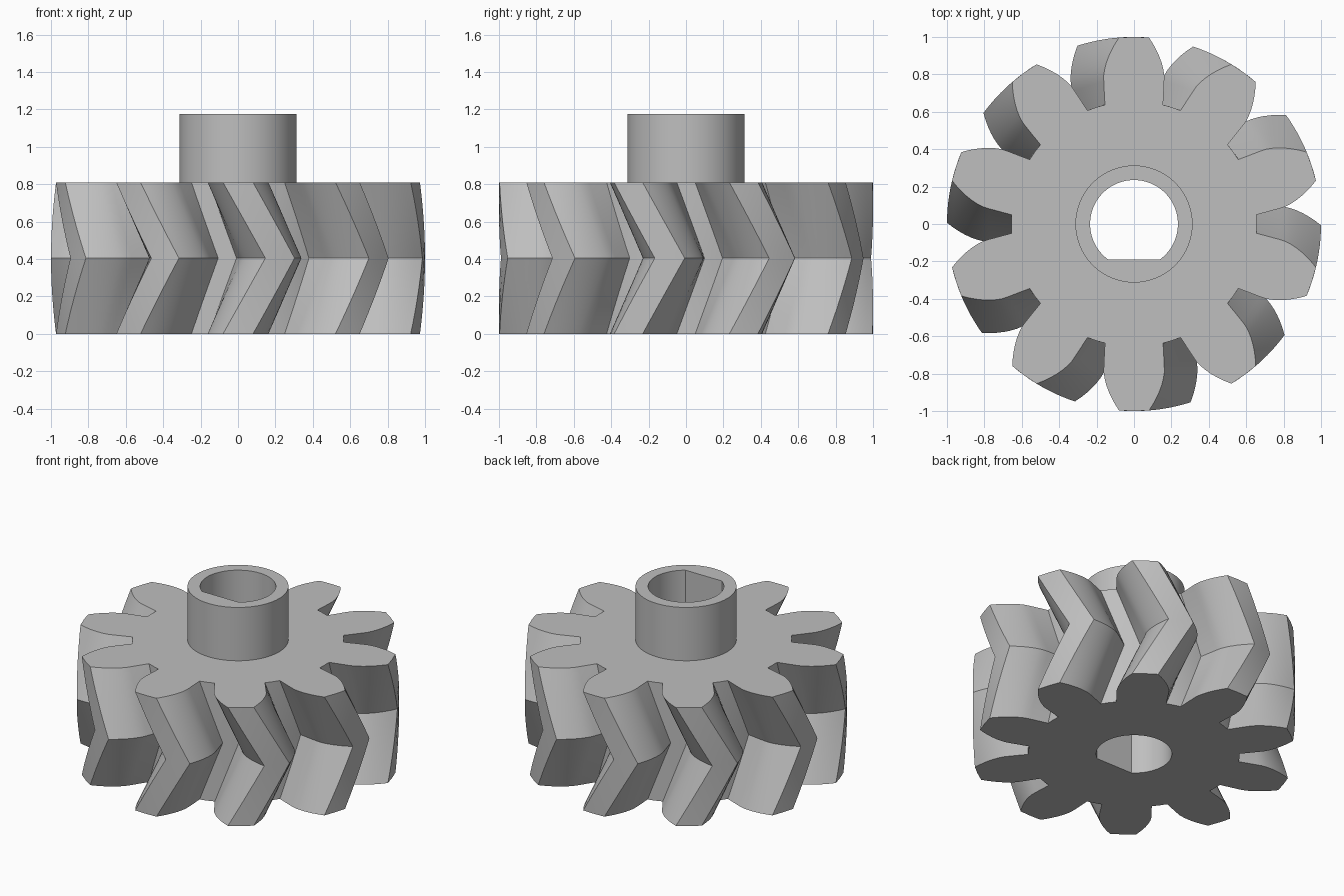
import bpy, bmesh
from math import sin, cos, tan, acos, asin, radians, pi

if "Cube" in bpy.data.objects:
    bpy.data.objects.remove(bpy.data.objects["Cube"])

TEETH = 10
TIP_R, BASE_R, ROOT_R = 1.0, 0.777, 0.656
TIP_HALF = radians(4.6)       # half angle of the tooth tip
ROOT_HALF = radians(13.7)     # half angle of the tooth at its root
TWIST = radians(13)           # herringbone twist at mid height
GEAR_H, HUB_TOP = 0.81, 1.175
HUB_R, BORE_R, FLAT_Y = 0.313, 0.235, -0.19
LAYERS = 16


def involute(r):
    a = acos(min(1, BASE_R / r))
    return tan(a) - a


def tooth_flank():
    """Radius and half angle pairs from root to tip."""
    pts = [(ROOT_R, ROOT_HALF)]
    for i in range(8):
        r = BASE_R + (TIP_R - BASE_R) * i / 7
        pts.append((r, TIP_HALF + involute(TIP_R) - involute(r)))
    return pts


def gear_outline():
    flank = tooth_flank()
    tooth = [(r, -a) for r, a in flank] + [(TIP_R, 0)]
    tooth += [(r, a) for r, a in reversed(flank)]
    tooth.append((ROOT_R, pi / TEETH))          # middle of the gap
    return [(r, a + pi / 2 + 2 * pi * k / TEETH)
            for k in range(TEETH) for r, a in tooth]


def bore_outline():
    start = asin(FLAT_Y / BORE_R)
    sweep = pi - 2 * start
    return [(BORE_R, start + sweep * i / 56) for i in range(57)]


def circle_outline(r, n=64):
    return [(r, 2 * pi * i / n) for i in range(n)]


bm = bmesh.new()


def ring(outline, z, turn=0):
    return [bm.verts.new((r * cos(a + turn), r * sin(a + turn), z))
            for r, a in outline]


def wall(low, high):
    n = len(low)
    for i in range(n):
        j = (i + 1) % n
        bm.faces.new((low[i], low[j], high[j], high[i]))


def cap(*rings):
    edges = []
    for loop in rings:
        for i, v in enumerate(loop):
            w = loop[(i + 1) % len(loop)]
            edges.append(bm.edges.get((v, w)) or bm.edges.new((v, w)))
    bmesh.ops.triangle_fill(bm, edges=edges, use_beauty=True)


# Herringbone teeth
outline = gear_outline()
rings = []
for i in range(LAYERS + 1):
    t = i / LAYERS
    rings.append(ring(outline, GEAR_H * t, TWIST * (1 - abs(2 * t - 1))))
for low, high in zip(rings, rings[1:]):
    wall(low, high)

# Hub and D-shaped bore
hub_low = ring(circle_outline(HUB_R), GEAR_H)
hub_high = ring(circle_outline(HUB_R), HUB_TOP)
bore_low = ring(bore_outline(), 0)
bore_high = ring(bore_outline(), HUB_TOP)
wall(hub_low, hub_high)
wall(bore_low, bore_high)

# Flat end faces
cap(rings[0], bore_low)
cap(rings[-1], hub_low)
cap(hub_high, bore_high)
bmesh.ops.recalc_face_normals(bm, faces=bm.faces[:])

mesh = bpy.data.meshes.new("herringbone_gear")
bm.to_mesh(mesh)
bm.free()
gear = bpy.data.objects.new("herringbone_gear", mesh)
bpy.context.collection.objects.link(gear)

# Plain grey metal
grey = bpy.data.materials.new("plain_grey")
grey.use_nodes = True
colour = (0.52, 0.52, 0.52, 1)
grey.diffuse_color = colour
grey.node_tree.nodes["Principled BSDF"].inputs["Base Color"].default_value = colour
mesh.materials.append(grey)

bpy.ops.object.select_all(action='DESELECT')
gear.select_set(True)
bpy.context.view_layer.objects.active = gear
bpy.ops.object.shade_smooth_by_angle(angle=radians(25))
